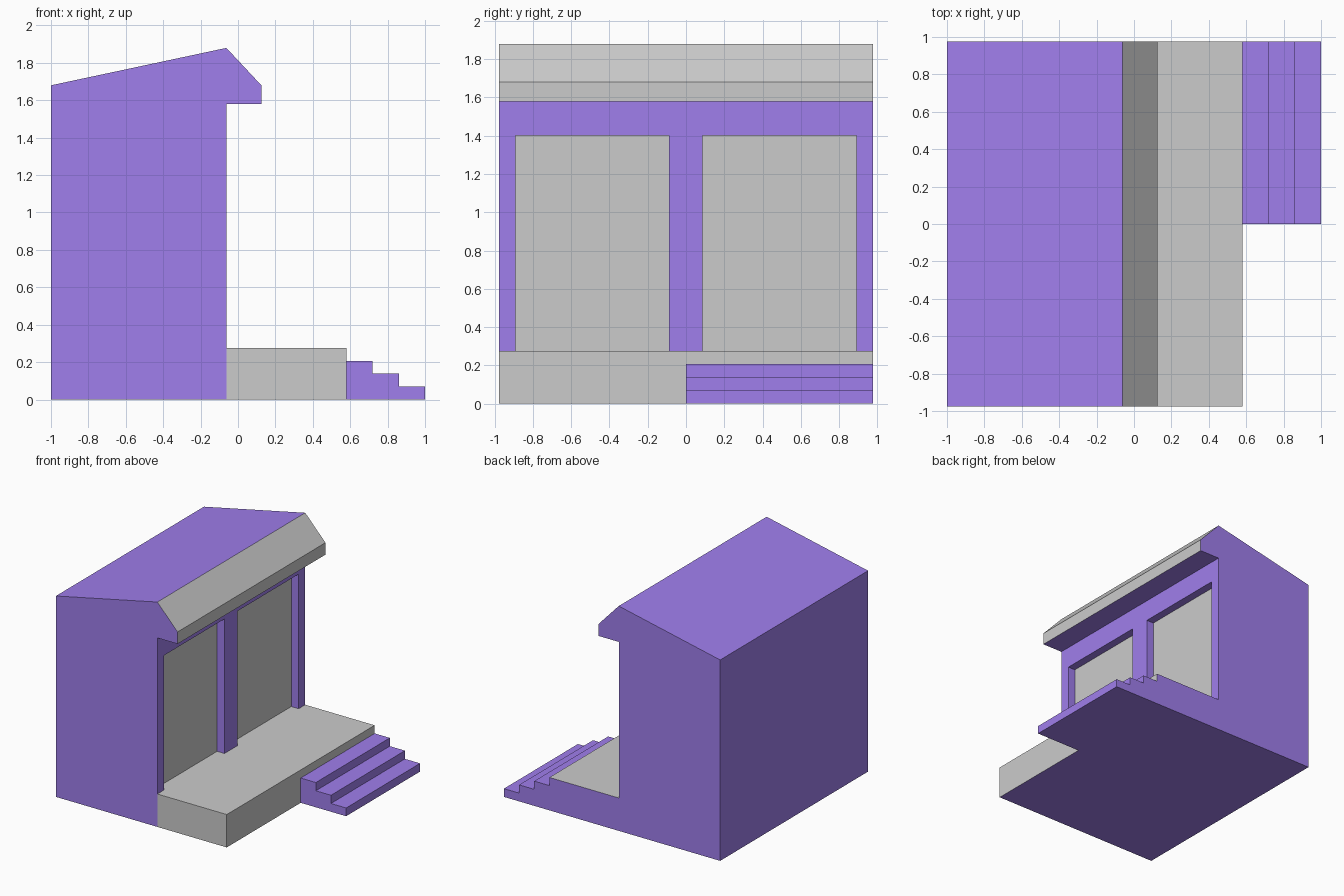
import bpy
import bmesh

if "Cube" in bpy.data.objects:
    bpy.data.objects.remove(bpy.data.objects["Cube"])

HALF = 0.977      # half of the building's width along y
WALL = -0.062     # x of the front wall plane
GLASS = -0.13     # x of the recessed window panes
DECK = 0.275      # deck height


def material(name, rgb):
    mat = bpy.data.materials.new(name)
    mat.diffuse_color = (*rgb, 1)
    mat.use_nodes = True
    mat.node_tree.nodes["Principled BSDF"].inputs["Base Color"].default_value = mat.diffuse_color
    return mat


PURPLE = material("purple", (0.35, 0.21, 0.84))
GREY = material("grey", (0.8, 0.8, 0.8))


def prism(name, profile, y0, y1):
    """Extrude an (x, z) profile from y0 to y1."""
    bm = bmesh.new()
    face = bm.faces.new([bm.verts.new((x, y0, z)) for x, z in profile])
    ext = bmesh.ops.extrude_face_region(bm, geom=[face])
    moved = [v for v in ext["geom"] if isinstance(v, bmesh.types.BMVert)]
    bmesh.ops.translate(bm, verts=moved, vec=(0, y1 - y0, 0))
    bmesh.ops.recalc_face_normals(bm, faces=bm.faces)
    mesh = bpy.data.meshes.new(name)
    bm.to_mesh(mesh)
    bm.free()
    obj = bpy.data.objects.new(name, mesh)
    bpy.context.collection.objects.link(obj)
    return obj


def paint(obj, is_grey):
    """Colour faces purple, or grey where the test on normal and centre holds."""
    mesh = obj.data
    mesh.materials.clear()
    mesh.materials.append(PURPLE)
    mesh.materials.append(GREY)
    for p in mesh.polygons:
        p.material_index = int(is_grey(p.normal, p.center))


def cut(obj, cutter):
    """Subtract the cutter and bake the result."""
    cutter.hide_render = True
    mod = obj.modifiers.new("cut", "BOOLEAN")
    mod.operation = "DIFFERENCE"
    mod.solver = "EXACT"
    mod.object = cutter
    graph = bpy.context.evaluated_depsgraph_get()
    mesh = bpy.data.meshes.new_from_object(obj.evaluated_get(graph))
    obj.modifiers.clear()
    obj.data = mesh
    bpy.data.objects.remove(cutter)


# Building with pitched roof and overhanging front eave
building = prism("building", [
    (-1, 0), (WALL, 0), (WALL, 1.58), (0.125, 1.58),
    (0.125, 1.68), (WALL, 1.88), (-1, 1.68)], -HALF, HALF)

# Two recessed window openings
for y0, y1 in ((-0.89, -0.09), (0.085, 0.89)):
    cut(building, prism("opening_cutter", [
        (GLASS, DECK), (0.05, DECK), (0.05, 1.40), (GLASS, 1.40)], y0, y1))


# Grey panes, sills, eave slope and fascia
def building_grey(n, c):
    pane = n.x > 0.9 and c.x < -0.1
    eave = n.x > 0.5 and c.x > 0
    sill = n.z > 0.9 and c.z < 0.5
    return pane or eave or sill


paint(building, building_grey)

# Deck: grey top, front and right; purple far side and underside
deck = prism("deck", [(WALL, 0), (0.58, 0), (0.58, DECK), (WALL, DECK)], -HALF, HALF)
paint(deck, lambda n, c: n.z > 0.9 or n.x > 0.9 or n.y < -0.9)

# Stepped stair on the far half of the deck
rise, xs = 0.069, (0.58, 0.72, 0.86, 1.0)
outline = [(xs[0], 0)]
for i in range(3):
    z = rise * (3 - i)
    outline += [(xs[i], z), (xs[i + 1], z)]
outline.append((xs[3], 0))
steps = prism("steps", outline, 0, HALF)
paint(steps, lambda n, c: False)
